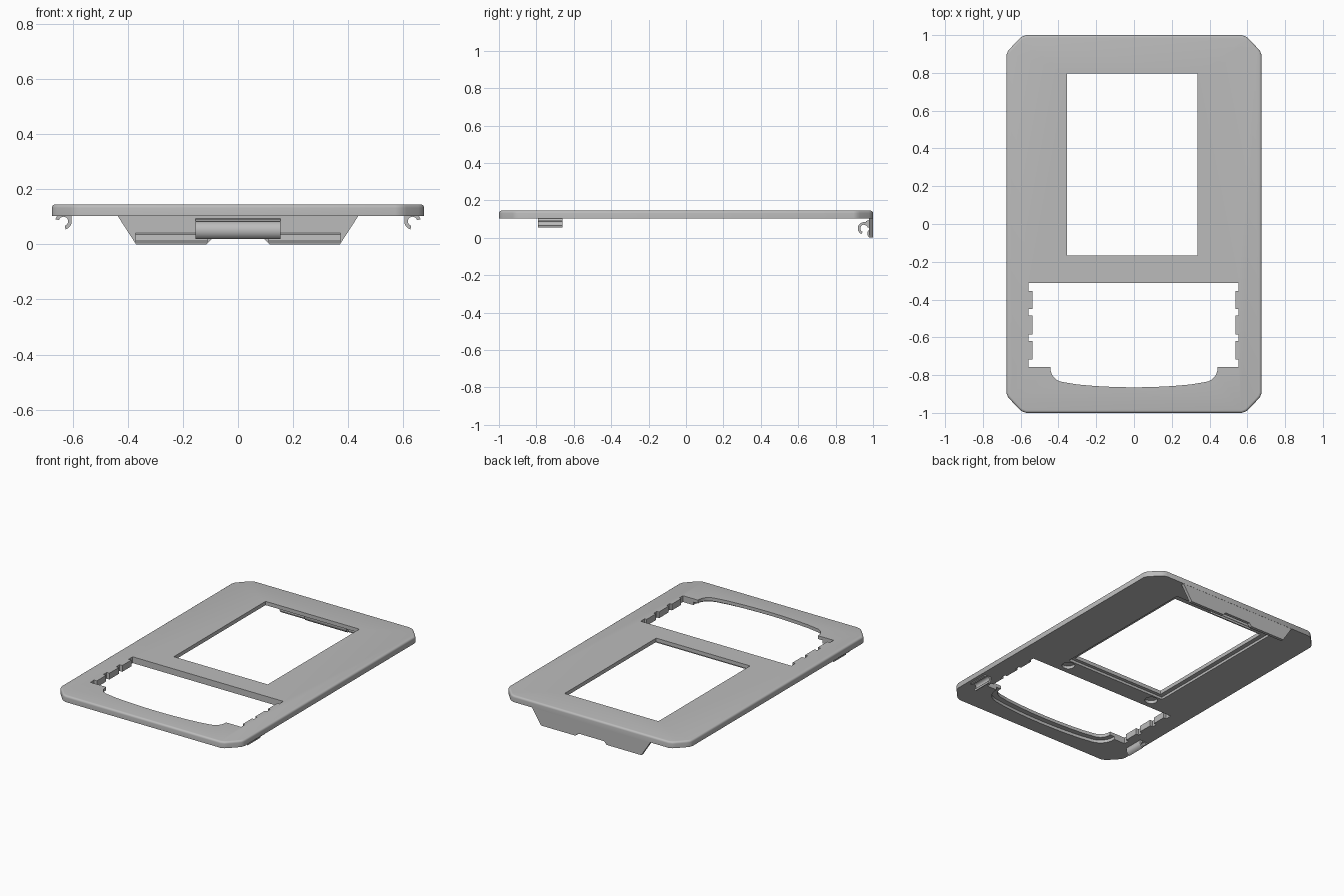
import bpy, bmesh
from math import radians, cos, sin
from mathutils import Vector

old = bpy.data.objects.get("Cube")
if old:
    bpy.data.objects.remove(old, do_unlink=True)

grey = bpy.data.materials.new("plain grey")
grey.use_nodes = True
grey.diffuse_color = (0.5, 0.5, 0.5, 1)
grey.node_tree.nodes["Principled BSDF"].inputs["Base Color"].default_value = (0.5, 0.5, 0.5, 1)

BOTTOM, TOP = 0.103, 0.145
AXES = {"z": lambda a, b, d: Vector((a, b, d)),
        "y": lambda a, b, d: Vector((a, d, b)),
        "x": lambda a, b, d: Vector((d, a, b))}


def prism(name, points, axis, lo, hi, smooth=True):
    """Extrude a flat outline along one axis from lo to hi."""
    bm = bmesh.new()
    place = AXES[axis]
    face = bm.faces.new([bm.verts.new(place(a, b, lo)) for a, b in points])
    out = bmesh.ops.extrude_face_region(bm, geom=[face])
    moved = [v for v in out["geom"] if isinstance(v, bmesh.types.BMVert)]
    bmesh.ops.translate(bm, verts=moved, vec=place(0, 0, hi - lo))
    bmesh.ops.recalc_face_normals(bm, faces=bm.faces)
    mesh = bpy.data.meshes.new(name)
    bm.to_mesh(mesh)
    bm.free()
    mesh.materials.append(grey)
    ob = bpy.data.objects.new(name, mesh)
    bpy.context.collection.objects.link(ob)
    if smooth:
        shade(ob)
    return ob


def shade(ob):
    bpy.ops.object.select_all(action="DESELECT")
    ob.select_set(True)
    bpy.context.view_layer.objects.active = ob
    bpy.ops.object.shade_smooth_by_angle(angle=radians(30))


def cut(target, points, lo, hi):
    """Subtract a vertical prism from the target."""
    cutter = prism("cutter", points, "z", lo, hi, False)
    cutter.hide_render = True
    mod = target.modifiers.new("cut", "BOOLEAN")
    mod.operation, mod.solver, mod.object = "DIFFERENCE", "EXACT", cutter
    bpy.context.view_layer.objects.active = target
    bpy.ops.object.modifier_apply(modifier=mod.name)
    bpy.data.objects.remove(cutter, do_unlink=True)


def rect(x0, x1, y0, y1):
    return [(x0, y0), (x1, y0), (x1, y1), (x0, y1)]


def arc(cx, cy, r, start, end, steps=12):
    angles = [radians(start + (end - start) * i / steps) for i in range(steps + 1)]
    return [(cx + r * cos(t), cy + r * sin(t)) for t in angles]


def c_ring(cx, cy, inner, outer, start, end):
    return arc(cx, cy, outer, start, end) + arc(cx, cy, inner, end, start)


# Main plate with clipped, softened corners
corner = [(0.675, 0.895), (0.668, 0.915), (0.655, 0.93), (0.61, 0.978), (0.595, 0.991), (0.57, 1.0)]
half = corner + [(-x, y) for x, y in reversed(corner)]
plate = prism("face_plate", half + [(-x, -y) for x, y in half], "z", BOTTOM, TOP, False)

# Rounded upper edge
bm = bmesh.new()
bm.from_mesh(plate.data)
rim = [e for e in bm.edges if all(v.co.z > TOP - 0.001 for v in e.verts)]
bmesh.ops.bevel(bm, geom=rim, offset=0.013, segments=4, profile=0.5, affect="EDGES")
bm.to_mesh(plate.data)
bm.free()

# Screen window
cut(plate, rect(-0.355, 0.337, -0.168, 0.797), 0, 1)

# Shallow seat around the window, with round pockets at its corners
cut(plate, rect(-0.385, 0.367, -0.19, 0.85), 0, BOTTOM + 0.017)
for x in (-0.34, 0.33):
    cut(plate, arc(x, -0.24, 0.04, 0, 345, 23), 0, BOTTOM + 0.02)


# Lower window: notched sides and a bowed front edge
def side(outer, inner):
    points = [(outer, -0.312)]
    for a, b in ((-0.355, -0.45), (-0.485, -0.585), (-0.62, -0.718)):
        points += [(outer, a), (inner, a), (inner, b), (outer, b)]
    return points + [(outer, -0.757)]


def bow(grow):
    """Front edge from the left corner to the right corner."""
    right = arc(0.37, -0.765, 0.072 + grow, 5, -80, 6)
    middle = [(x / 10, -0.865 - grow + 0.17 * (x / 10) ** 2) for x in (3, 2, 1, 0, -1, -2, -3)]
    return right + middle + [(-x, y) for x, y in reversed(right)]


cut(plate, side(0.553, 0.538) + [(0.442, -0.757)] + bow(0) + [(-0.442, -0.757)]
    + side(-0.558, -0.538)[::-1], 0, 1)

# Shallow seat under the bowed edge
cut(plate, [(0.412, -0.7)] + bow(0.035) + [(-0.412, -0.7)], 0, BOTTOM + 0.02)
shade(plate)

# Rear flap with sloping ends and a finger notch
flap_half = [(0.44, BOTTOM + 0.005), (0.37, 0.0), (0.115, 0.0), (0.095, 0.02)]
prism("rear_flap", flap_half + [(-x, z) for x, z in reversed(flap_half)], "y", 0.979, 0.999)

# Thickened lower lip on each side of the notch
lip = [(0.982, 0.042), (0.972, 0.036), (0.97, 0.015), (0.976, 0.003), (0.982, 0.003)]
for name, lo, hi in (("left_lip", 0.11, 0.372), ("right_lip", -0.372, -0.11)):
    prism(name, lip, "x", lo, hi)

# Rear snap hook, joined to the flap by a short bridge
prism("rear_hook", c_ring(0.952, 0.05, 0.02, 0.034, 10, 245), "x", -0.155, 0.155)
prism("rear_hook_bridge", [(0.95, 0.07), (0.982, 0.06), (0.982, 0.095), (0.965, 0.09)],
      "x", -0.155, 0.155)

# Side snap hooks below the plate
for name, s in (("left_hook", 1), ("right_hook", -1)):
    ring = c_ring(-0.633, 0.083, 0.017, 0.03, 165, -75)
    prism(name, [(-s * x, z) for x, z in ring], "y", -0.79, -0.66)
    foot = [(-0.655, 0.106), (-0.652, 0.09), (-0.64, 0.1), (-0.615, 0.1), (-0.604, 0.09), (-0.604, 0.106)]
    prism(name + "_foot", [(-s * x, z) for x, z in foot], "y", -0.79, -0.66)
